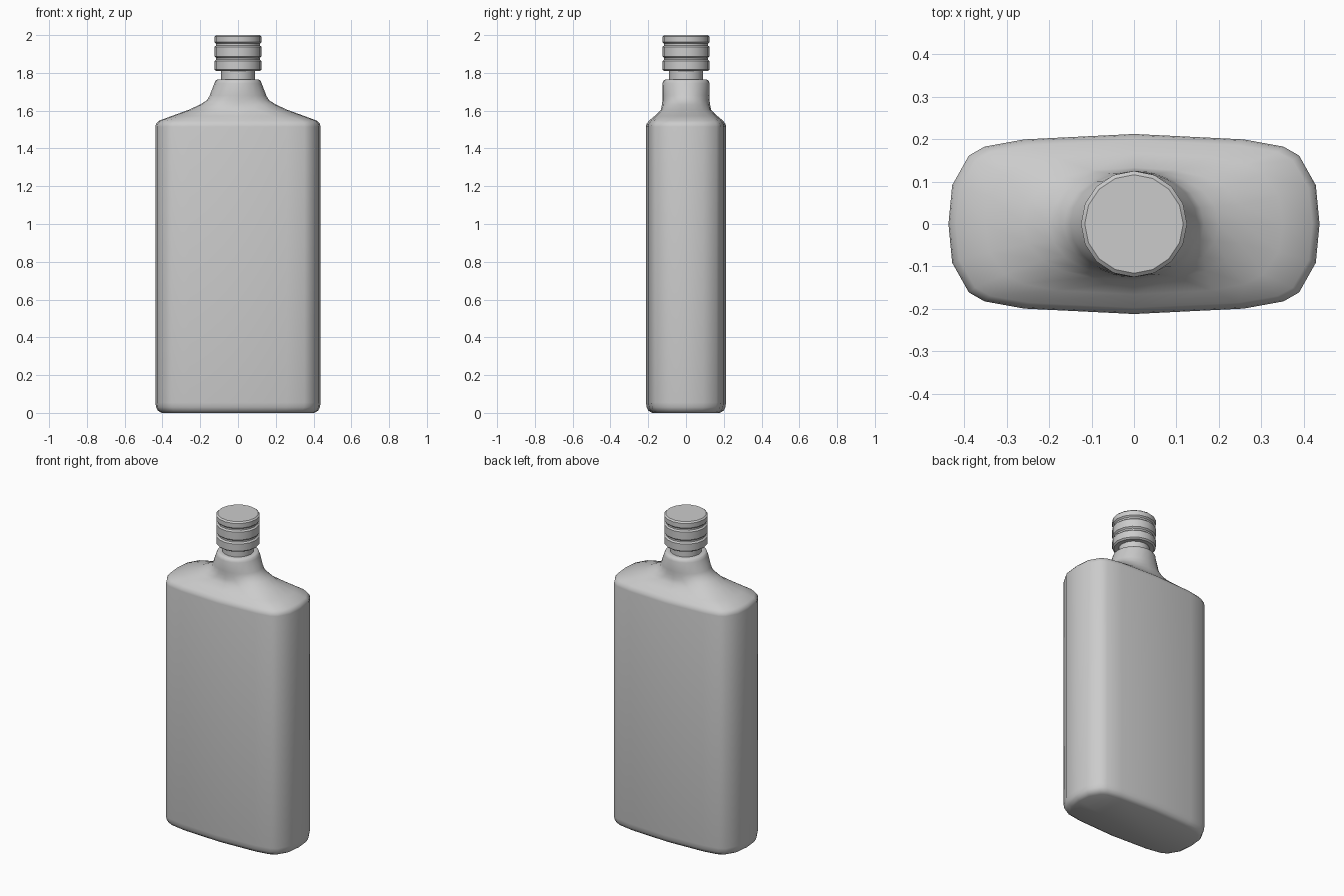
import bpy, bmesh, math

if "Cube" in bpy.data.objects:
    bpy.data.objects.remove(bpy.data.objects["Cube"])


def loft(name, rings, angle=35):
    """Skin a list of equal-length closed rings and cap both ends."""
    bm = bmesh.new()
    loops = [[bm.verts.new(p) for p in r] for r in rings]
    n = len(loops[0])
    for a, b in zip(loops, loops[1:]):
        for i in range(n):
            j = (i + 1) % n
            bm.faces.new((a[i], a[j], b[j], b[i]))
    bm.faces.new(loops[0][::-1])
    bm.faces.new(loops[-1])
    bmesh.ops.recalc_face_normals(bm, faces=bm.faces)
    mesh = bpy.data.meshes.new(name)
    bm.to_mesh(mesh)
    bm.free()
    ob = bpy.data.objects.new(name, mesh)
    bpy.context.collection.objects.link(ob)
    bpy.ops.object.select_all(action='DESELECT')
    ob.select_set(True)
    bpy.context.view_layer.objects.active = ob
    bpy.ops.object.shade_smooth_by_angle(angle=math.radians(angle))
    return ob


# Quarter outline of the flask body, mirrored into a full unit outline
QUARTER = [(1, 0), (.98, .43), (.89, .76), (.805, .86), (.59, .94), (0, 1)]
HALF = QUARTER + [(-x, y) for x, y in QUARTER[-2::-1]]
OUTLINE = HALF + [(x, -y) for x, y in HALF[-2:0:-1]]


def section(half_w, half_d, z, roundness):
    """Body outline blended towards an ellipse by roundness."""
    ring = []
    for i, (x, y) in enumerate(OUTLINE):
        a = 2 * math.pi * i / len(OUTLINE)
        ring.append((half_w * (x + (math.cos(a) - x) * roundness),
                     half_d * (y + (math.sin(a) - y) * roundness), z))
    return ring


def lathe(name, profile, sides=16):
    return loft(name, [[(r * math.cos(2 * math.pi * i / sides),
                         r * math.sin(2 * math.pi * i / sides), z)
                        for i in range(sides)] for r, z in profile])


# Flask body with shoulders flowing into the round collar
body = [
    (.405, .180, 0, 0), (.425, .199, .012, 0), (.434, .208, .03, 0),
    (.437, .212, .055, 0), (.437, .212, 1.515, 0), (.434, .209, 1.53, 0),
    (.42, .197, 1.546, 0), (.35, .166, 1.572, .25), (.26, .133, 1.605, .7),
    (.20, .127, 1.633, .9), (.165, .125, 1.655, 1), (.15, .125, 1.68, 1),
    (.125, .125, 1.745, 1), (.119, .119, 1.76, 1), (.11, .11, 1.765, 1),
    (.088, .088, 1.765, 1),
]
loft("bottle_body", [section(*s) for s in body], 40)

# Neck between collar and cap
lathe("neck", [(.09, 1.755), (.09, 1.82)])

# Cap: three bevelled bands separated by grooves
profile = [(.085, 1.81)]
for z0, z1 in ((1.81, 1.87), (1.88, 1.945), (1.955, 2.0)):
    profile += [(.116, z0), (.125, z0 + .008), (.125, z1 - .008), (.116, z1)]
lathe("cap", profile)
